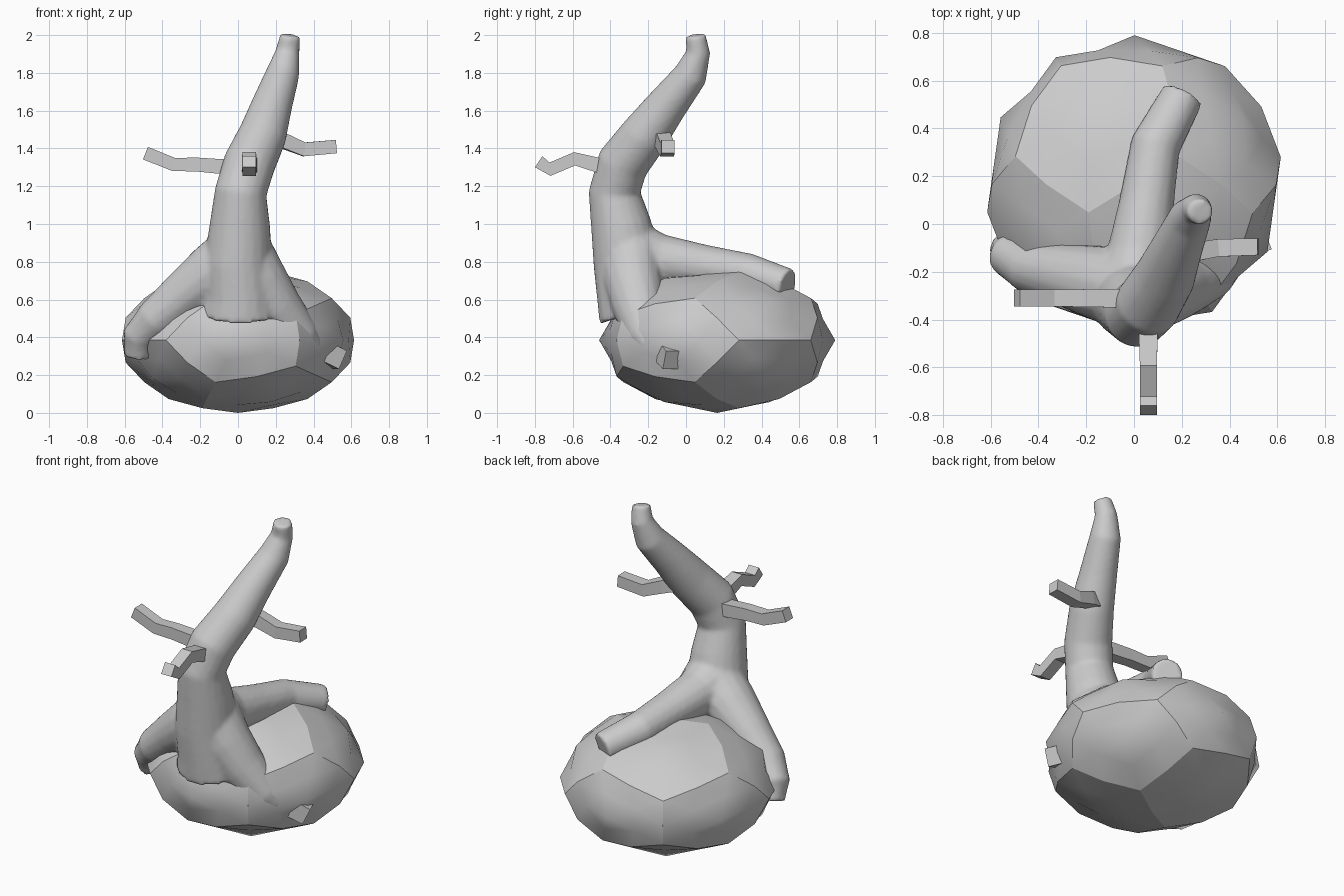
import bpy, bmesh, math
from mathutils import Vector, Matrix

if "Cube" in bpy.data.objects:
    bpy.data.objects.remove(bpy.data.objects["Cube"])


def finish(name, bm):
    bmesh.ops.recalc_face_normals(bm, faces=bm.faces)
    me = bpy.data.meshes.new(name)
    bm.to_mesh(me)
    bm.free()
    ob = bpy.data.objects.new(name, me)
    bpy.context.collection.objects.link(ob)
    return ob


def add_tube(bm, path, sides, turn=0.0, up=Vector((0.13, -1, 0.1))):
    """Sweep a tapering ring along (x, y, z, radius) points and cap both ends."""
    pts = [Vector(p[:3]) for p in path]
    rings = []
    for i, p in enumerate(pts):
        t = (pts[min(i + 1, len(pts) - 1)] - pts[max(i - 1, 0)]).normalized()
        u = (up - t * up.dot(t)).normalized()
        v = t.cross(u)
        ring = []
        for k in range(sides):
            a = turn + math.tau * k / sides
            ring.append(bm.verts.new(p + path[i][3] * (u * math.cos(a) + v * math.sin(a))))
        rings.append(ring)
    for r, s in zip(rings, rings[1:]):
        for k in range(sides):
            n = (k + 1) % sides
            bm.faces.new((r[k], r[n], s[n], s[k]))
    bm.faces.new(rings[0][::-1])
    bm.faces.new(rings[-1])


# Boulder: a poked dodecahedron on a flattened sphere, with bulging sharp pentagon edges
g = (1 + math.sqrt(5)) / 2
signs = (-1, 1)
corners = [(a, b, c) for a in signs for b in signs for c in signs]
for a in signs:
    for b in signs:
        corners += [(a * g, b / g, 0), (0, a * g, b / g), (b / g, 0, a * g)]
bm = bmesh.new()
for c in corners:
    bm.verts.new(Vector(c).normalized())
bmesh.ops.convex_hull(bm, input=bm.verts[:])
bmesh.ops.dissolve_limit(bm, angle_limit=0.05, verts=bm.verts[:], edges=bm.edges[:])
for e in bm.edges:
    e.smooth = False
poked = bmesh.ops.poke(bm, faces=bm.faces[:])
for v in poked["verts"]:
    v.co.normalize()
    for e in v.link_edges:
        e.smooth = True
bmesh.ops.subdivide_edges(bm, edges=bm.edges[:], cuts=1, use_grid_fill=True)
for v in bm.verts:
    if any(not e.smooth for e in v.link_edges):
        v.co.normalize()
place = (Matrix.Translation((0, 0.165, 0.385)) @ Matrix.Rotation(0.55, 4, 'Z')
         @ Matrix.Diagonal((0.625, 0.625, 0.385, 1)))
bmesh.ops.transform(bm, matrix=place, verts=bm.verts)
for f in bm.faces:
    f.smooth = True
finish("boulder", bm)

# Trunk with the roots gripping the boulder, fused into one smooth skin
bm = bmesh.new()
add_tube(bm, [(0.01, -0.25, 0.54, 0.22), (0.01, -0.28, 0.63, 0.195), (0, -0.31, 0.8, 0.182),
              (0.01, -0.345, 1.0, 0.16), (0.015, -0.378, 1.17, 0.138), (0.06, -0.335, 1.32, 0.138),
              (0.13, -0.22, 1.47, 0.128), (0.18, -0.1, 1.63, 0.108), (0.235, 0.025, 1.79, 0.09),
              (0.262, 0.065, 1.91, 0.064), (0.277, 0.05, 2.0, 0.054)], 20)
up = Vector((0, 0, 1))
roots = [
    # left root
    [(0, -0.28, 0.84, 0.17), (-0.13, -0.25, 0.74, 0.16), (-0.3, -0.21, 0.61, 0.13),
     (-0.44, -0.18, 0.49, 0.11), (-0.52, -0.13, 0.4, 0.095), (-0.53, -0.1, 0.3, 0.075)],
    # back root
    [(0, -0.3, 0.85, 0.18), (0.02, -0.13, 0.81, 0.135), (0.055, 0.1, 0.775, 0.115),
     (0.09, 0.33, 0.74, 0.105), (0.205, 0.54, 0.675, 0.09)],
    # right root, diving into the stone
    [(0.02, -0.29, 0.84, 0.17), (0.11, -0.28, 0.7, 0.155), (0.2, -0.25, 0.56, 0.14),
     (0.33, -0.2, 0.4, 0.11), (0.4, -0.16, 0.34, 0.07)],
]
for path in roots:
    add_tube(bm, path, 16, up=up)
trunk = finish("trunk_and_roots", bm)
fuse = trunk.modifiers.new("fuse", 'REMESH')
fuse.mode = 'VOXEL'
fuse.voxel_size = 0.014
fuse.use_smooth_shade = True
blend = trunk.modifiers.new("blend", 'SMOOTH')
blend.factor = 0.5
blend.iterations = 5

# Square tip of the right root poking out of the stone
bm = bmesh.new()
add_tube(bm, [(0.38, -0.13, 0.36, 0.08), (0.535, -0.065, 0.28, 0.075)], 4, math.pi / 4, up)
finish("root_tip", bm)

# Square-sided bare branches
branches = {
    "left_branch": [(0.03, -0.31, 1.3, 0.055), (-0.1, -0.31, 1.305, 0.055), (-0.22, -0.31, 1.315, 0.052),
                    (-0.34, -0.31, 1.315, 0.05), (-0.49, -0.31, 1.375, 0.05)],
    "front_branch": [(0.06, -0.33, 1.28, 0.056), (0.06, -0.46, 1.31, 0.056), (0.06, -0.59, 1.345, 0.05),
                     (0.06, -0.72, 1.29, 0.05), (0.06, -0.78, 1.33, 0.05)],
    "right_branch": [(0.12, -0.16, 1.48, 0.06), (0.24, -0.12, 1.44, 0.055),
                     (0.35, -0.1, 1.395, 0.052), (0.52, -0.095, 1.41, 0.05)],
}
for name, path in branches.items():
    bm = bmesh.new()
    add_tube(bm, path, 4, math.pi / 4, up)
    finish(name, bm)
